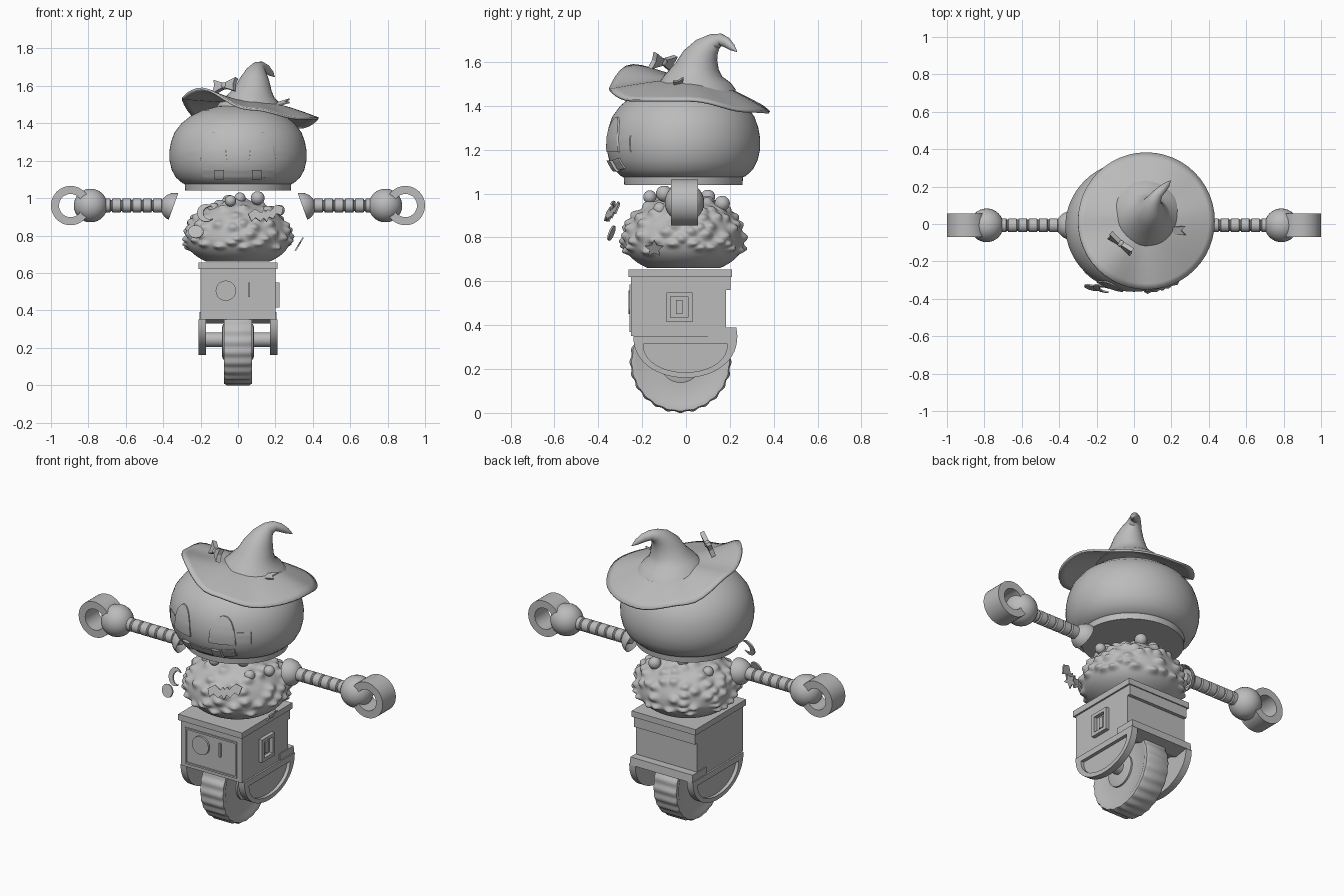
import bpy, bmesh, math, random
from mathutils import Vector, Matrix

if "Cube" in bpy.data.objects:
    bpy.data.objects.remove(bpy.data.objects["Cube"])

random.seed(4)
grey = bpy.data.materials.new("plain_grey")
grey.diffuse_color = (0.5, 0.5, 0.5, 1)
grey.use_nodes = True
grey.node_tree.nodes["Principled BSDF"].inputs["Base Color"].default_value = grey.diffuse_color
TAU = 2 * math.pi


def make(name, verts, faces, smooth=True):
    me = bpy.data.meshes.new(name)
    me.from_pydata([tuple(v) for v in verts], [], faces)
    bm = bmesh.new()
    bm.from_mesh(me)
    bmesh.ops.recalc_face_normals(bm, faces=bm.faces)
    bm.to_mesh(me)
    bm.free()
    me.materials.append(grey)
    ob = bpy.data.objects.new(name, me)
    bpy.context.collection.objects.link(ob)
    if smooth:
        bpy.ops.object.select_all(action='DESELECT')
        ob.select_set(True)
        bpy.context.view_layer.objects.active = ob
        bpy.ops.object.shade_smooth_by_angle(angle=math.radians(35))
    return ob


def loft(name, rings, close=False, cap=True, smooth=True):
    """Skin a list of equal-length rings; close joins last ring to first."""
    n, m = len(rings[0]), len(rings)
    verts = [v for r in rings for v in r]
    faces = [(i * n + j, i * n + (j + 1) % n, (i + 1) % m * n + (j + 1) % n, (i + 1) % m * n + j)
             for i in range(m if close else m - 1) for j in range(n)]
    if cap and not close:
        faces += [tuple(range(n)), tuple((m - 1) * n + j for j in range(n))]
    return make(name, verts, faces, smooth)


def lathe_x(name, profile, y, z, n=32, close=False, cap=True):
    """Revolve (x, radius) pairs round a line along x."""
    return loft(name, [[(x, y + r * math.cos(TAU * j / n), z + r * math.sin(TAU * j / n))
                        for j in range(n)] for x, r in profile], close, cap)


def box(name, x0, x1, y0, y1, z0, z1):
    return loft(name, [[(x0, y0, z), (x1, y0, z), (x1, y1, z), (x0, y1, z)] for z in (z0, z1)], smooth=False)


def ball(name, c, r, u=32, v=16):
    rings = [[(c[0] + r * math.sin(math.pi * i / v) * math.cos(TAU * j / u),
               c[1] + r * math.sin(math.pi * i / v) * math.sin(TAU * j / u),
               c[2] + r * math.cos(math.pi * i / v)) for j in range(u)] for i in range(1, v)]
    return loft(name, rings)


def plate(name, outline, origin, u, w, thick=0.008):
    """Flat cut-out: 2D outline placed on axes u, w."""
    u, w, o = Vector(u).normalized(), Vector(w).normalized(), Vector(origin)
    n = u.cross(w).normalized() * thick / 2
    return loft(name, [[o + u * a + w * b + n * s for a, b in outline] for s in (-1, 1)], smooth=False)


# Round head with a short straight collar
HEAD = [(1.04, .282), (1.075, .285), (1.08, .298), (1.11, .332), (1.15, .354), (1.2, .366), (1.25, .367),
        (1.3, .358), (1.35, .34), (1.4, .302), (1.44, .252), (1.47, .19), (1.49, .11), (1.5, .03)]
loft("head", [[(r * math.cos(TAU * j / 64), -.012 + r * .955 * math.sin(TAU * j / 64), z)
               for j in range(64)] for z, r in HEAD])


def head_y(x, z):
    for (z0, r0), (z1, r1) in zip(HEAD, HEAD[1:]):
        if z0 <= z <= z1:
            r = r0 + (r1 - r0) * (z - z0) / (z1 - z0)
            return -.012 - .955 * math.sqrt(max(r * r - x * x, 0))


def face_patch(name, x0, x1, low, high, nx=20, nz=8, lift=.007):
    """Thin curved patch lying on the front of the head."""
    rings = []
    for i in range(nx + 1):
        x = x0 + (x1 - x0) * i / nx
        a, b = low(x), high(x)
        zs = [a + (b - a) * k / nz for k in range(nz + 1)]
        rings.append([(x, head_y(x, z) - lift, z) for z in zs] +
                     [(x, head_y(x, z) + .004, z) for z in reversed(zs)])
    loft(name, rings)


# Face: arched eyes, cheeks, grin
for s, side in ((-1, "left"), (1, "right")):
    c = s * .13
    face_patch(side + "_eye", c - .07, c + .07, lambda x: 1.19,
               lambda x: 1.2 + .15 * math.sqrt(max(0, 1 - ((x - c) / .0701) ** 2)))
    c2 = s * .235
    face_patch(side + "_cheek", c2 - .03, c2 + .03, lambda x: 1.19, lambda x: 1.265, 6, 6, .003)
face_patch("grin", -.19, .19, lambda x: 1.1 + .4 * x * x, lambda x: 1.145 + .5 * x * x)
for x in (-.1, .1):
    face_patch("tooth", x - .025, x + .025, lambda x: 1.1, lambda x: 1.15, 4, 4, .02)

# Hat brim, curled up at front left
RIM = [1.425, 1.375, 1.37, 1.42, 1.53, 1.585, 1.475, 1.425]


def rim_z(a):
    t = a / TAU * 8
    i, f = int(t), t - int(t)
    f = (1 - math.cos(math.pi * f)) / 2
    return RIM[i % 8] * (1 - f) + RIM[(i + 1) % 8] * f


rings = []
for k in range(11):
    t = k / 10
    R = .05 + .315 * t
    rings.append([(.065 + R * math.cos(TAU * j / 48), .015 + R * math.sin(TAU * j / 48),
                   1.515 * (1 - t ** 1.4) + rim_z(TAU * j / 48) * t ** 1.4) for j in range(48)])
brim = loft("hat_brim", rings, cap=False)
mod = brim.modifiers.new("thickness", 'SOLIDIFY')
mod.thickness = .012
mod.offset = 0

# Bent hat cone: x, y, z, radius, lean of the ring
CONE = [(.06, .04, 1.47, .19, 0), (.06, .04, 1.505, .165, 0), (.065, .035, 1.54, .13, .05),
        (.08, .05, 1.58, .1, .15), (.09, .065, 1.63, .08, .3), (.1, .095, 1.67, .058, .6),
        (.108, .13, 1.695, .038, 1.0), (.125, .16, 1.702, .028, 1.5), (.15, .185, 1.69, .024, 1.9),
        (.175, .21, 1.668, .016, 2.1), (.195, .232, 1.648, .002, 2.2)]
rings = []
for x, y, z, r, lean in CONE:
    rot = Matrix.Rotation(lean, 3, Vector((-.8, .45, 0)).normalized())
    rings.append([Vector((x, y, z)) + rot @ Vector((r * math.cos(TAU * j / 32), r * math.sin(TAU * j / 32), 0))
                  for j in range(32)])
loft("hat_cone", rings)

# Bow and ribbon end on the hat
for s in (-1, 1):
    tri = [(0, -.012), (s * .075, -.038), (s * .065, 0), (s * .075, .038), (0, .012)]
    plate("bow_loop", tri, (-.07, -.105, 1.6), (.75, -.6, .1), (.15, .35, 1), .025)
ball("bow_knot", (-.07, -.105, 1.6), .02, 12, 8)
plate("ribbon_end", [(0, -.02), (.09, -.025), (.065, 0), (.09, .025), (0, .02)], (.19, -.035, 1.495),
      (1, 0, .3), (0, 1, .4))

# Lumpy body
bm = bmesh.new()
bmesh.ops.create_icosphere(bm, subdivisions=6, radius=1)
bumps = []
while len(bumps) < 100:
    p = Vector([random.gauss(0, 1) for _ in range(3)]).normalized()
    if p.z > -.35 and all((p - q).length > .16 for q in bumps):
        bumps.append(p)
for v in bm.verts:
    p = v.co.copy()
    h = max(math.exp(-((p - q).length / .1) ** 2) for q in bumps)
    k = 1 + .09 * h
    z = .78 + p.z * k * (.21 if p.z > 0 else .15)
    v.co = (p.x * .278 * k, -.01 + p.y * .272 * k, max(z, .66))
me = bpy.data.meshes.new("lumpy_body")
bm.to_mesh(me)
bm.free()
me.materials.append(grey)
me.shade_smooth()
bpy.context.collection.objects.link(bpy.data.objects.new("lumpy_body", me))

# Loose balls on top
for x, y, z, r in [(.105, -.1, 1.0, .037), (-.04, -.165, .985, .03), (-.13, -.1, .945, .03),
                   (.22, -.02, .935, .03), (.09, .165, .955, .035), (-.05, .1, .985, .033),
                   (.01, -.06, 1.0, .03), (-.18, .05, .93, .03), (.16, -.12, .93, .03)]:
    ball("loose_ball", (x, y, z), r, 20, 12)

# Floating trinkets: disc, crescent, bat, star
disc = [(.042 * math.cos(TAU * i / 20), .036 * math.sin(TAU * i / 20)) for i in range(20)]
plate("disc_trinket", disc, (-.225, -.34, .82), (1, -.25, 0), (0, .35, 1))
moon = [(.05 * math.cos(a), .05 * math.sin(a)) for a in [.9 + i * 4.5 / 14 for i in range(15)]]
moon += [(.02 + .036 * math.cos(a), .036 * math.sin(a)) for a in [5.2 - i * 4.1 / 10 for i in range(11)]]
plate("crescent_trinket", moon, (-.17, -.345, .92), (1, -.25, 0), (0, .35, 1))
wing = [(0, .015), (.012, .03), (.025, .015), (.06, .045), (.1, .025), (.085, -.02), (.06, -.005),
        (.035, -.03), (.015, -.015)]
bat = wing + [(0, -.04)] + [(-a, b) for a, b in reversed(wing[1:])]
plate("bat_trinket", bat, (.15, -.34, .91), (1, .3, .2), (-.1, .35, 1))
star = [((.045, .022)[i % 2] * math.sin(TAU * i / 10), (.045, .022)[i % 2] * math.cos(TAU * i / 10))
        for i in range(10)]
plate("star_trinket", star, (.325, -.145, .75), (0, 1, 0), (.6, 0, 1))

# Box with lid rim, back band and back ledge
box("box_body", -.2, .2, -.25, .183, .35, .63)
box("box_rim", -.21, .21, -.262, .21, .62, .655)
box("box_back_band", -.2, .2, .15, .203, .56, .63)
ledge = [(.1, .39), (.23, .39), (.235, .345), (.15, .33), (.1, .35)]
plate("box_ledge", ledge, (0, 0, 0), (0, 1, 0), (0, 0, 1), .41)
# Front frame, dial and lever
for x0, x1, z0, z1 in [(-.17, .17, .37, .38), (-.17, .17, .575, .585), (-.17, -.16, .38, .575), (.16, .17, .38, .575)]:
    box("front_frame", x0, x1, -.257, -.245, z0, z1)
plate("front_dial", [(a * 1.3, b * 1.5) for a, b in disc], (-.065, -.252, .505), (1, 0, 0), (0, 0, 1), .02)
box("front_lever", .055, .065, -.262, -.245, .47, .55)
# Side frame
for y0, y1, z0, z1 in [(-.09, .03, .415, .435), (-.09, .03, .53, .55), (-.09, -.07, .435, .53), (.01, .03, .435, .53)]:
    box("side_frame", .195, .222, y0, y1, z0, z1)
box("side_panel", .195, .21, -.045, -.015, .45, .515)

# Half-round forks with a recessed outer panel
for s, side in ((-1, "left"), (1, "right")):
    def half(w, top, depth, x):
        return [(s * x, -.003 + w * math.cos(math.pi * i / 28), top - depth * math.sin(math.pi * i / 28) ** .9)
                for i in range(29)]

    loft(side + "_fork", [half(.237, .35, .19, .17), half(.237, .35, .19, .21),
                          half(.192, .315, .13, .21), half(.192, .315, .13, .19)])

# Treaded wheel, hub and axle
WY, WZ, N = -.025, .232, 144
rings = []
for x, r, bump in [(-.07, .1, 0), (-.07, .19, 0), (-.075, .2, 0), (-.075, .222, .5), (-.06, .229, 1),
                   (.06, .229, 1), (.075, .222, .5), (.075, .2, 0), (.07, .19, 0), (.07, .1, 0)]:
    rings.append([(x, WY + (r + bump * .004 * math.cos(24 * TAU * j / N)) * math.cos(TAU * j / N),
                   WZ + (r + bump * .004 * math.cos(24 * TAU * j / N)) * math.sin(TAU * j / N)) for j in range(N)])
loft("wheel", rings)
lathe_x("hub", [(-.085, .08), (-.08, .095), (.08, .095), (.085, .08)], WY, WZ)
lathe_x("axle", [(-.175, .038), (.175, .038)], WY, .243)

# Arms: cup, ribbed tube, ball and ring hand
AY, AZ = -.007, .96
for s, side in ((-1, "left"), (1, "right")):
    ribs = [(.36, .03)]
    for i in range(6):
        x = .405 + i * .055
        ribs += [(x, .03), (x + .004, .037), (x + .046, .037), (x + .05, .03)]
    lathe_x(side + "_arm", [(s * x, r) for x, r in ribs], AY, AZ)
    axis = Vector((s * .94, 0, .34))
    up = Vector((-s * .34, 0, .94))
    cup = [(0.03, .05), (0, .075), (.015, .073), (.035, .063), (.055, .045), (.068, .02)]
    loft(side + "_shoulder_cup",
         [[Vector((s * .345, AY, .955)) + axis * d + up * r * math.cos(TAU * j / 32) +
           Vector((0, r * math.sin(TAU * j / 32), 0)) for j in range(32)] for d, r in cup])
    ball(side + "_wrist_ball", (s * .788, AY, AZ), .09)
    loft(side + "_ring_hand",
         [[(s * .895 + r * math.cos(TAU * j / 48), AY + y, AZ + r * math.sin(TAU * j / 48)) for j in range(48)]
          for r, y in [(.105, -.062), (.105, .062), (.062, .062), (.062, -.062)]], close=True)
